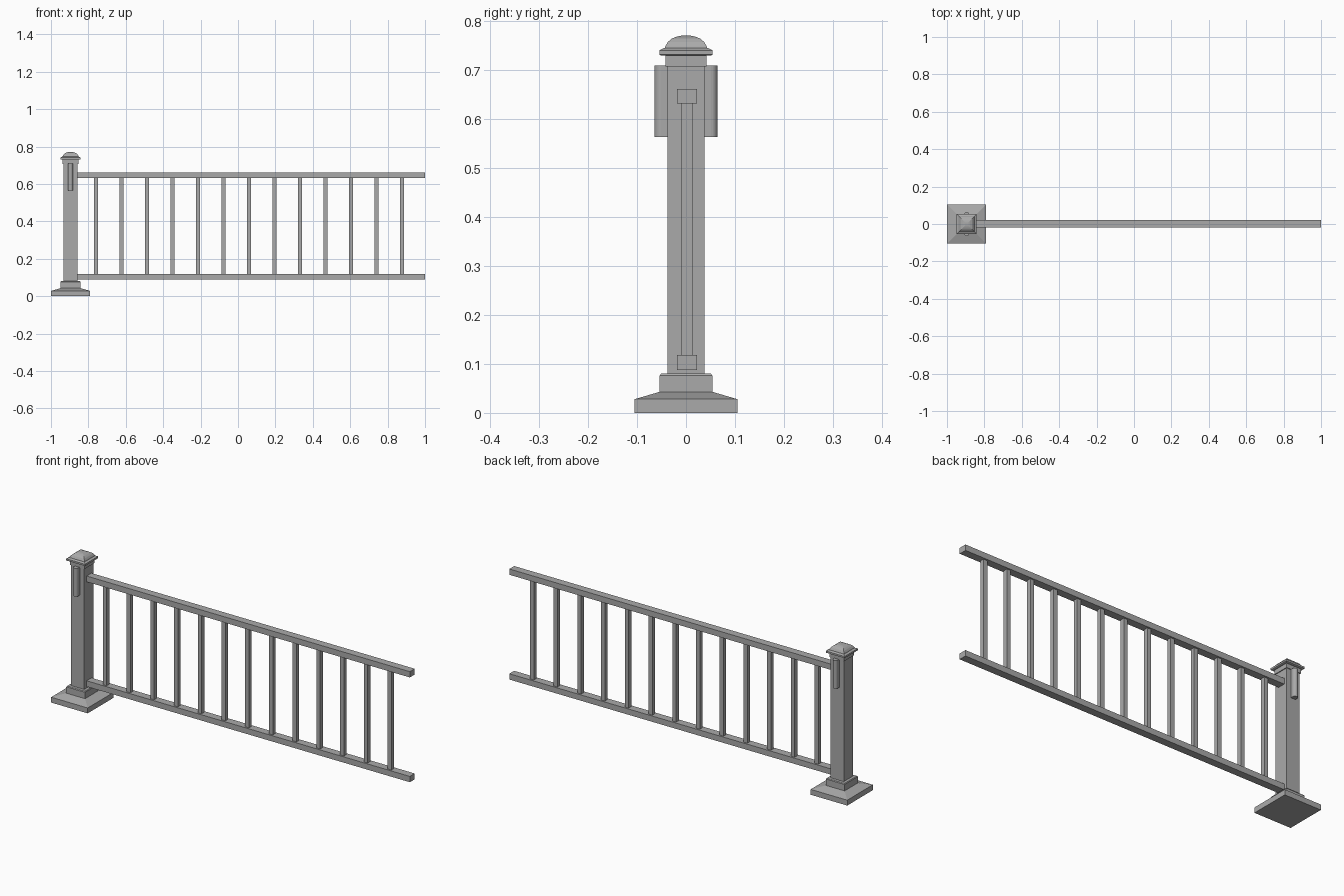
import bpy, bmesh, math

cube = bpy.data.objects.get("Cube")
if cube:
    bpy.data.objects.remove(cube, do_unlink=True)

grey = bpy.data.materials.new("painted_grey")
grey.use_nodes = True
COLOR = (0.4, 0.4, 0.4, 1)
grey.diffuse_color = COLOR
grey.node_tree.nodes["Principled BSDF"].inputs["Base Color"].default_value = COLOR

POST_X = -0.895
RAIL_Y = 0.002


def add(name, bm):
    bmesh.ops.recalc_face_normals(bm, faces=bm.faces)
    me = bpy.data.meshes.new(name)
    bm.to_mesh(me)
    bm.free()
    me.materials.append(grey)
    ob = bpy.data.objects.new(name, me)
    bpy.context.collection.objects.link(ob)
    return ob


def loft(name, rings):
    """Skin a stack of closed rings of points and cap both ends."""
    bm = bmesh.new()
    loops = [[bm.verts.new(p) for p in ring] for ring in rings]
    n = len(loops[0])
    for a, b in zip(loops, loops[1:]):
        for i in range(n):
            j = (i + 1) % n
            bm.faces.new((a[i], a[j], b[j], b[i]))
    bm.faces.new(loops[0])
    bm.faces.new(loops[-1])
    return add(name, bm)


def square_stack(name, profile):
    """Square part on the post axis from (half width, height) pairs."""
    corners = ((-1, -1), (1, -1), (1, 1), (-1, 1))
    return loft(name, [[(POST_X + r * sx, r * sy, z) for sx, sy in corners]
                       for r, z in profile])


def box(name, x0, x1, width, z0, z1):
    h = width / 2
    return loft(name, [[(x0, RAIL_Y - h, z), (x1, RAIL_Y - h, z),
                        (x1, RAIL_Y + h, z), (x0, RAIL_Y + h, z)] for z in (z0, z1)])


# Post with its foot, collar and cap
square_stack("base_plate", [(0.105, 0), (0.105, 0.028), (0.054, 0.043)])
square_stack("base_collar", [(0.054, 0.04), (0.054, 0.076), (0.051, 0.08), (0.037, 0.081)])
square_stack("post", [(0.038, 0.07), (0.038, 0.72)])
square_stack("cap_neck", [(0.042, 0.708), (0.042, 0.732)])
square_stack("cap_plate", [(0.05, 0.73), (0.054, 0.732), (0.054, 0.741), (0.044, 0.746)])
square_stack("cap_dome", [(0.044, 0.744), (0.042, 0.75), (0.037, 0.758), (0.029, 0.765),
                          (0.019, 0.769), (0.009, 0.771), (0.001, 0.771)])

# Upright round-nosed brackets on the front and back of the post
R = 0.013
for side, label in ((-1, "front"), (1, "back")):
    outline = [(POST_X + R, 0.03 * side)]
    for i in range(9):
        a = math.pi * i / 8
        outline.append((POST_X + R * math.cos(a), side * (0.051 + R * math.sin(a))))
    outline.append((POST_X - R, 0.03 * side))
    loft(label + "_bracket", [[(x, y, z) for x, y in outline] for z in (0.564, 0.71)])

# Rails
box("bottom_rail", -0.858, 1, 0.04, 0.088, 0.118)
box("top_rail", -0.858, 1, 0.04, 0.632, 0.662)

# Evenly spaced balusters
for i in range(13):
    x = -0.759 + i * 0.1363
    box("baluster_%d" % (i + 1), x - 0.011, x + 0.011, 0.022, 0.117, 0.633)
